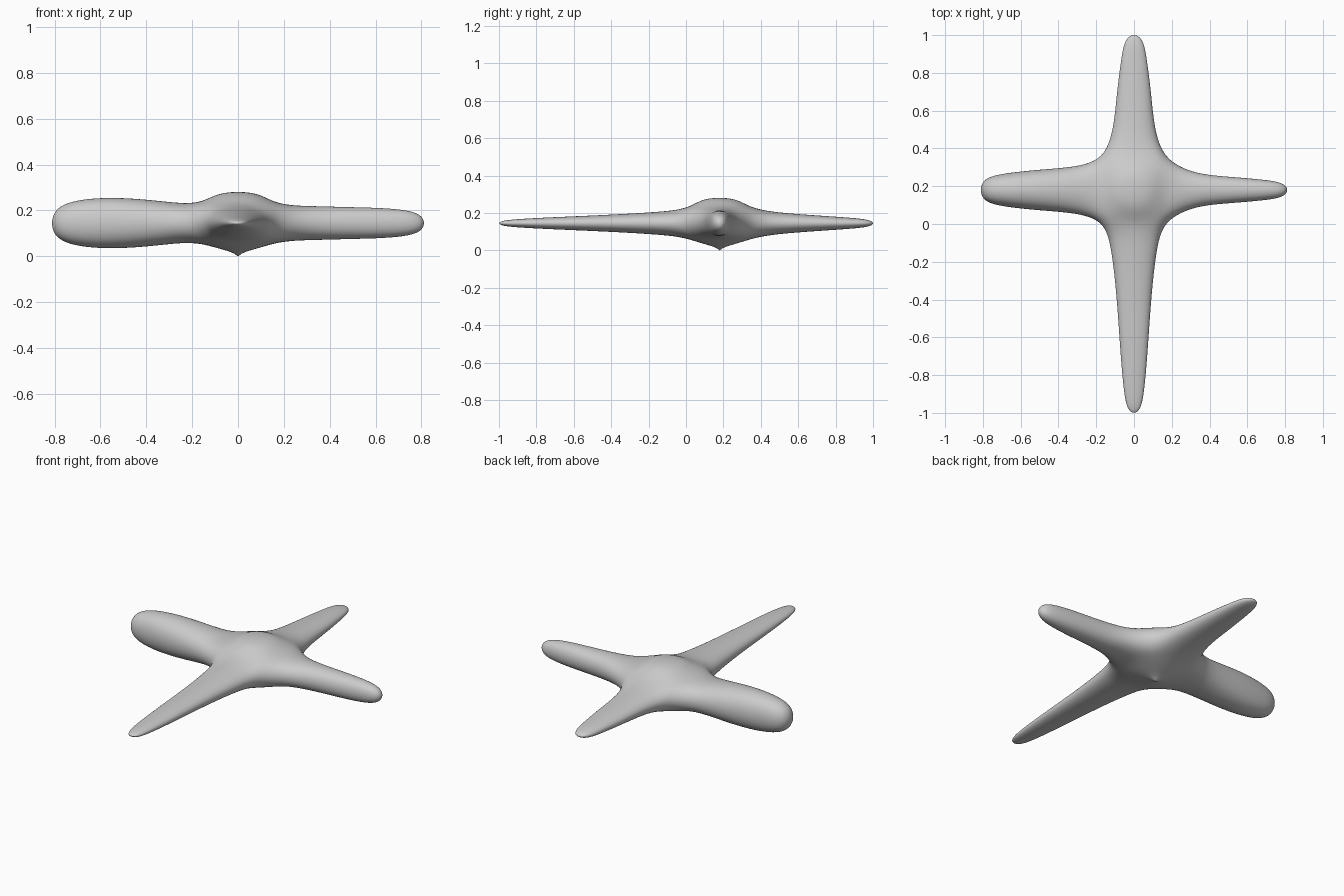
import bpy, bmesh
from mathutils import Vector

if "Cube" in bpy.data.objects:
    bpy.data.objects.remove(bpy.data.objects["Cube"])

CX, CY, CZ = 0.0, 0.18, 0.145      # hub centre
FIT = 1 / 0.917                    # subdivision shrinks four-sided sections

# Arms in order +x, +y, -x, -y: (distance from hub, half width, half height)
ARMS = [
    [(.32, .085, .074), (.50, .070, .069), (.68, .056, .065), (.822, .036, .042)],
    [(.32, .108, .056), (.50, .092, .043), (.68, .070, .031), (.832, .045, .018)],
    [(.32, .120, .094), (.50, .108, .112), (.68, .090, .108), (.822, .060, .066)],
    [(.30, .120, .062), (.55, .092, .047), (.80, .076, .036), (1.05, .057, .025),
     (1.19, .033, .013)],
]
DIRS = [Vector((1, 0, 0)), Vector((0, 1, 0)), Vector((-1, 0, 0)), Vector((0, -1, 0))]
CENTRE = Vector((CX, CY, CZ))

bm = bmesh.new()
crease = bm.verts.layers.float.new("crease_vert")


def square(half, z):
    """Four hub corners, each counter-clockwise of the matching arm."""
    return [bm.verts.new(CENTRE + (DIRS[k] + DIRS[(k + 1) % 4]) * half + Vector((0, 0, z)))
            for k in range(4)]


def bridge(a, b):
    for i in range(4):
        j = (i + 1) % 4
        bm.faces.new((a[i], a[j], b[j], b[i]))


# Hub: raised dome on top, pointed cone underneath
top = square(.17, .085)
dome = square(.09, .14)
bottom = square(.17, -.085)
bridge(top, dome)
bm.faces.new(dome)
point = bm.verts.new(CENTRE - Vector((0, 0, CZ)))
point[crease] = 1.0
for i in range(4):
    bm.faces.new((bottom[i], point, bottom[(i + 1) % 4]))

# Arms: rings lofted outwards from the hub sides
for k, rings in enumerate(ARMS):
    out, side = DIRS[k], DIRS[(k + 1) % 4]
    prev = [top[k], top[k - 1], bottom[k - 1], bottom[k]]
    for dist, w, h in rings:
        ring = [bm.verts.new(CENTRE + out * dist + side * (s * w * FIT) + Vector((0, 0, t * h * FIT)))
                for s, t in ((1, 1), (-1, 1), (-1, -1), (1, -1))]
        bridge(prev, ring)
        prev = ring
    bm.faces.new(prev)

bmesh.ops.recalc_face_normals(bm, faces=bm.faces)
for f in bm.faces:
    f.smooth = True
mesh = bpy.data.meshes.new("four_armed_star")
bm.to_mesh(mesh)
bm.free()
star = bpy.data.objects.new("four_armed_star", mesh)
bpy.context.collection.objects.link(star)
sub = star.modifiers.new("smooth", "SUBSURF")
sub.levels = sub.render_levels = 4
